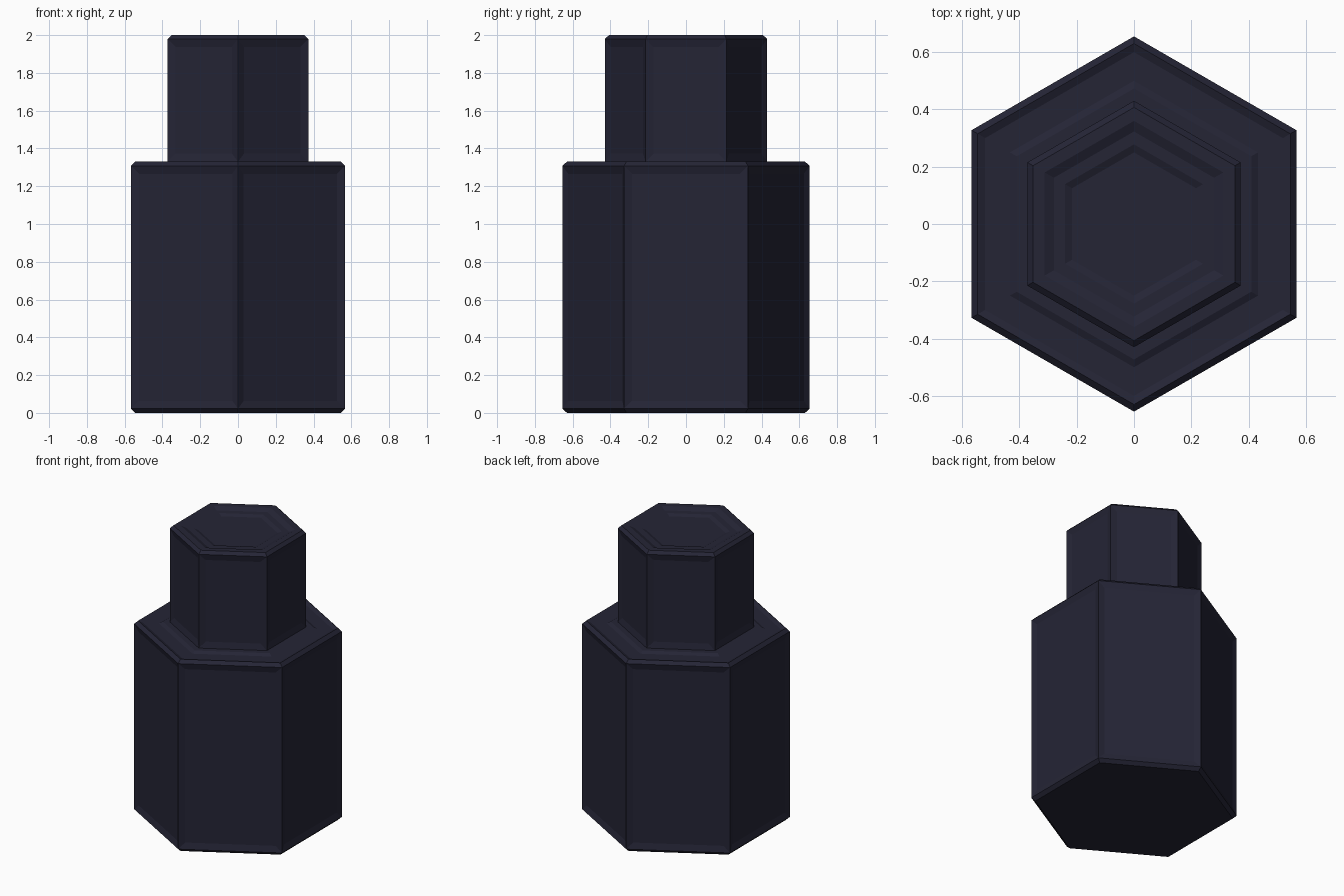
import bpy, bmesh, math

cube = bpy.data.objects.get("Cube")
if cube:
    bpy.data.objects.remove(cube, do_unlink=True)

navy = bpy.data.materials.new("dark_navy")
navy.use_nodes = True
navy.diffuse_color = (0.018, 0.018, 0.036, 1)
navy.node_tree.nodes["Principled BSDF"].inputs["Base Color"].default_value = navy.diffuse_color


def hex_part(name, profile, inset, depth):
    """Turn a (radius, height) profile into a closed hexagonal solid with recessed side panels."""
    bm = bmesh.new()
    rings = []
    for r, z in profile:
        angles = [math.radians(90 + 60 * i) for i in range(6)]
        rings.append([bm.verts.new((r * math.cos(a), r * math.sin(a), z)) for a in angles])
    for low, high in zip(rings, rings[1:]):
        for i in range(6):
            j = (i + 1) % 6
            bm.faces.new((low[i], low[j], high[j], high[i]))
    bm.faces.new(rings[0][::-1])
    bm.faces.new(rings[-1])
    bm.normal_update()

    # Sloped recess in each tall side face
    sides = [f for f in bm.faces if abs(f.normal.z) < 0.01]
    bmesh.ops.inset_individual(bm, faces=sides, thickness=inset, depth=-depth,
                               use_even_offset=True)

    mesh = bpy.data.meshes.new(name)
    bm.to_mesh(mesh)
    bm.free()
    mesh.materials.append(navy)
    obj = bpy.data.objects.new(name, mesh)
    bpy.context.collection.objects.link(obj)
    return obj


# Wide body: chamfered ends, sunken ring on the shoulder
hex_part("body", [(0.63, 0), (0.655, 0.022), (0.655, 1.308), (0.63, 1.33),
                  (0.60, 1.318), (0.50, 1.318), (0.473, 1.33)], 0.042, 0.012)

# Narrow neck: chamfered rim, two sunken steps on top
hex_part("neck", [(0.43, 1.33), (0.43, 1.98), (0.407, 2.0), (0.36, 2.0),
                  (0.323, 1.985), (0.278, 1.985), (0.25, 1.974)], 0.042, 0.01)
